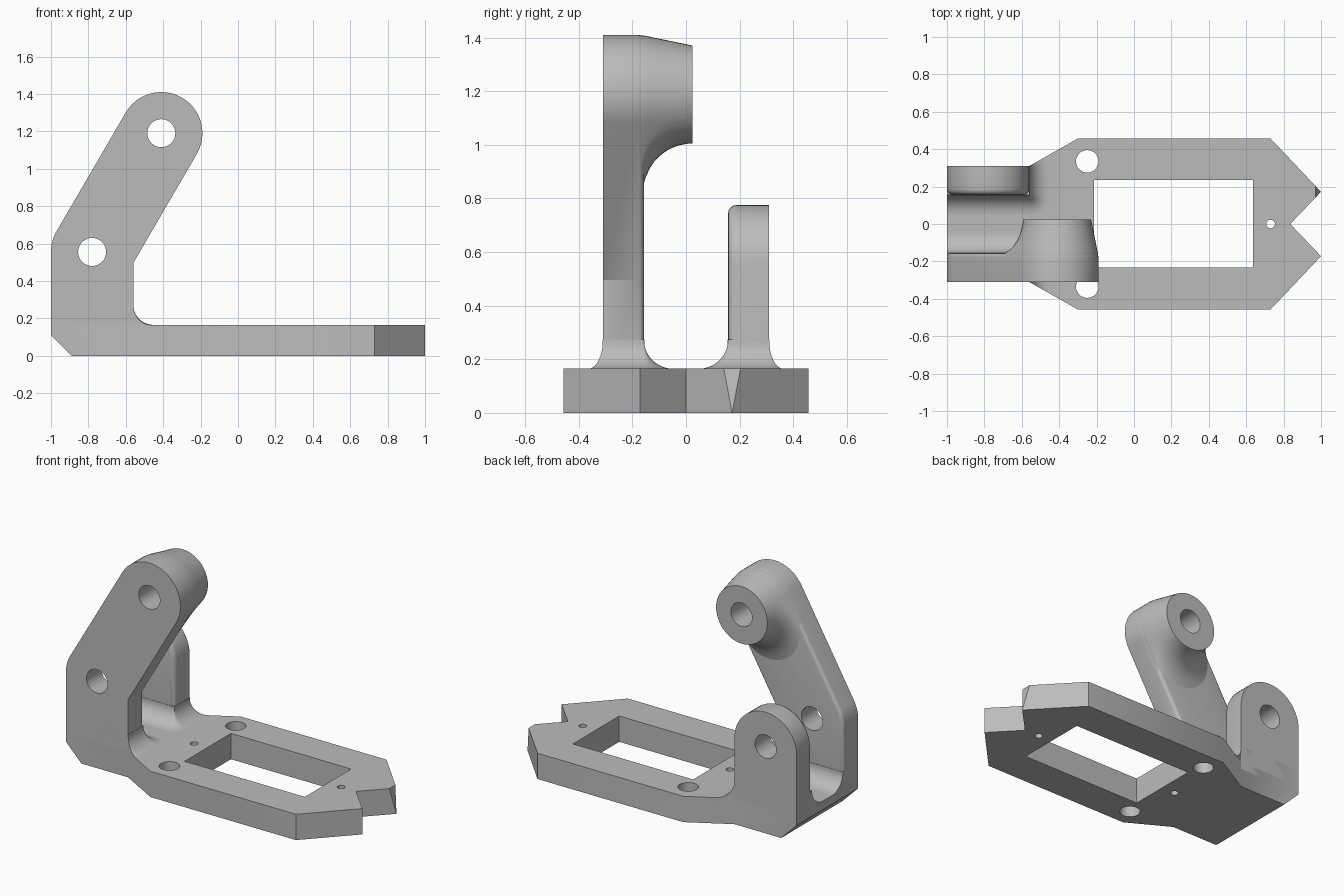
import bpy, bmesh
from math import sin, cos, radians, sqrt, hypot, atan2, pi

cube = bpy.data.objects.get("Cube")
if cube:
    bpy.data.objects.remove(cube, do_unlink=True)

grey = bpy.data.materials.new("plain grey")
grey.use_nodes = True
grey.diffuse_color = (0.5, 0.5, 0.5, 1)
grey.node_tree.nodes["Principled BSDF"].inputs["Base Color"].default_value = grey.diffuse_color

PLATE_TOP = 0.165
R = 0.22                              # lug and arm end radius
PIVOT, BOSS = (-0.78, 0.555), (-0.41, 1.19)   # x, z centres
LEFT, NECK = -1.0, -0.56              # wall x range
LEAN = atan2(BOSS[1] - PIVOT[1], BOSS[0] - PIVOT[0])


def loft(name, rings, round_last=0):
    """Skin matching rings into a closed solid; optionally round the last rim."""
    bm = bmesh.new()
    loops = [[bm.verts.new(p) for p in ring] for ring in rings]
    n = len(loops[0])
    for a, b in zip(loops, loops[1:]):
        for i in range(n):
            j = (i + 1) % n
            bm.faces.new((a[i], a[j], b[j], b[i]))
    bm.faces.new(loops[0])
    cap = bm.faces.new(loops[-1])
    bmesh.ops.recalc_face_normals(bm, faces=bm.faces[:])
    if round_last:
        bmesh.ops.bevel(bm, geom=list(cap.edges), offset=round_last, segments=4,
                        profile=0.5, affect='EDGES', clamp_overlap=True)
    mesh = bpy.data.meshes.new(name)
    bm.to_mesh(mesh)
    bm.free()
    mesh.materials.append(grey)
    obj = bpy.data.objects.new(name, mesh)
    bpy.context.collection.objects.link(obj)
    return obj


def arc(centre, r, start, end, n=24):
    return [(centre[0] + r * cos(start + (end - start) * i / n),
             centre[1] + r * sin(start + (end - start) * i / n)) for i in range(n + 1)]


def at_y(points, y):
    return [(a, y, b) for a, b in points]


def at_z(points, z):
    return [(a, b, z) for a, b in points]


def along_y(name, points, y0, y1, rim=0):
    return loft(name, [at_y(points, y0), at_y(points, y1)], rim)


def along_z(name, points, z0, z1):
    return loft(name, [at_z(points, z0), at_z(points, z1)])


def boolean(obj, cutter, operation='DIFFERENCE'):
    """Apply a boolean and drop the helper."""
    cutter.hide_render = True
    mod = obj.modifiers.new("cut", 'BOOLEAN')
    mod.operation, mod.object, mod.solver = operation, cutter, 'EXACT'
    bpy.context.view_layer.objects.active = obj
    bpy.ops.object.modifier_apply(modifier=mod.name)
    bpy.data.objects.remove(cutter, do_unlink=True)


def circle(centre, r):
    return arc(centre, r, 0, 2 * pi, 32)[:-1]


def pin_hole(obj, centre):
    boolean(obj, along_y("pin_cutter", circle(centre, 0.075), -0.6, 0.6))


# Base plate with notched end
half = [(LEFT, -0.31), (NECK, -0.31), (-0.3, -0.457), (0.73, -0.457), (1.0, -0.172)]
outline = half + [(0.835, 0)] + [(x, -y) for x, y in reversed(half)]
plate = along_z("base_plate", outline, 0, PLATE_TOP)

# Window, screw holes, lower chamfer and clipped tip
window = [(-0.215, -0.232), (0.635, -0.232), (0.635, 0.235), (-0.215, 0.235)]
boolean(plate, along_z("window_cutter", window, -0.1, 0.4))
for centre, r in (((-0.25, 0.335), 0.06), ((-0.25, -0.335), 0.06),
                  ((0.73, 0), 0.023), ((-0.31, 0), 0.023)):
    boolean(plate, along_z("screw_cutter", circle(centre, r), -0.1, 0.4))
boolean(plate, along_y("chamfer_cutter", [(-1.2, 0.31), (-1.2, -0.2), (-0.69, -0.2)], -0.6, 0.6))
boolean(plate, along_y("tip_cutter", [(1.0, 0), (0.964, 0.2), (1.2, 0.2), (1.2, 0)], 0.08, 0.3))

# Tall leaning arm
slope = cos(LEAN) / sin(LEAN)
edge = (BOSS[0] + R * sin(LEAN), BOSS[1] - R * cos(LEAN))
bend = (NECK, edge[1] - (edge[0] - NECK) / slope)
arm_shape = (arc(BOSS, R, LEAN - pi / 2, LEAN + pi / 2)
             + arc(PIVOT, R, LEAN + pi / 2, pi, 8)
             + [(LEFT, 0.12), (NECK, 0.12), bend])
arm = along_y("tall_arm", arm_shape, -0.31, -0.157, 0.02)

# Tapered boss blending down into the arm
rings = []
for i in range(15):
    y = -0.2 + 0.225 * i / 14
    t = min(max((y + 0.16) / 0.185, 0), 1)
    r = R - 0.002 - 0.038 * t
    lowest = 0.82 + 0.185 * sqrt(max(1 - (1 - t) ** 2, 0))
    drop = max((BOSS[1] - r - lowest) / sin(LEAN), 0.002)
    foot = (BOSS[0] - drop * cos(LEAN), BOSS[1] - drop * sin(LEAN))
    rings.append(at_y(arc(BOSS, r, LEAN - pi / 2, LEAN + pi / 2)
                      + arc(foot, r, LEAN + pi / 2, LEAN + 1.5 * pi), y))
boss = loft("arm_boss", rings)
for part in (arm, boss):
    pin_hole(part, BOSS)
pin_hole(arm, PIVOT)

# Short rear lug
lug_shape = arc(PIVOT, R, 0, pi) + [(LEFT, 0.12), (NECK, 0.12)]
lug = along_y("short_lug", lug_shape, 0.31, 0.157, 0.03)
pin_hole(lug, PIVOT)


# Concave flares at the feet of both walls, trimmed to the plate
def foot_flare(name, y0, y1, size=0.108, steps=10):
    rings = []
    for k in range(-1, steps + 1):
        a = max(k, 0) / steps * pi / 2
        out = max(size * (1 - sin(a)), 0.002)
        z = PLATE_TOP + size * (1 - cos(a)) - (0.02 if k < 0 else 0)
        ring = []
        for q, corner in enumerate(((NECK, y1), (LEFT, y1), (LEFT, y0), (NECK, y0))):
            ring += arc(corner, out, q * pi / 2, (q + 1) * pi / 2, 8)
        rings.append(at_z(ring, z))
    flare = loft(name, rings)
    boolean(flare, along_z("flare_trim", outline, 0.1, 0.6), 'INTERSECT')
    return flare


parts = [plate, arm, boss, lug,
         foot_flare("arm_foot_flare", -0.31, -0.157),
         foot_flare("lug_foot_flare", 0.157, 0.31)]

# Smooth shading with crisp edges
bpy.ops.object.select_all(action='DESELECT')
for part in parts:
    part.select_set(True)
bpy.context.view_layer.objects.active = plate
bpy.ops.object.shade_smooth_by_angle(angle=radians(30))
